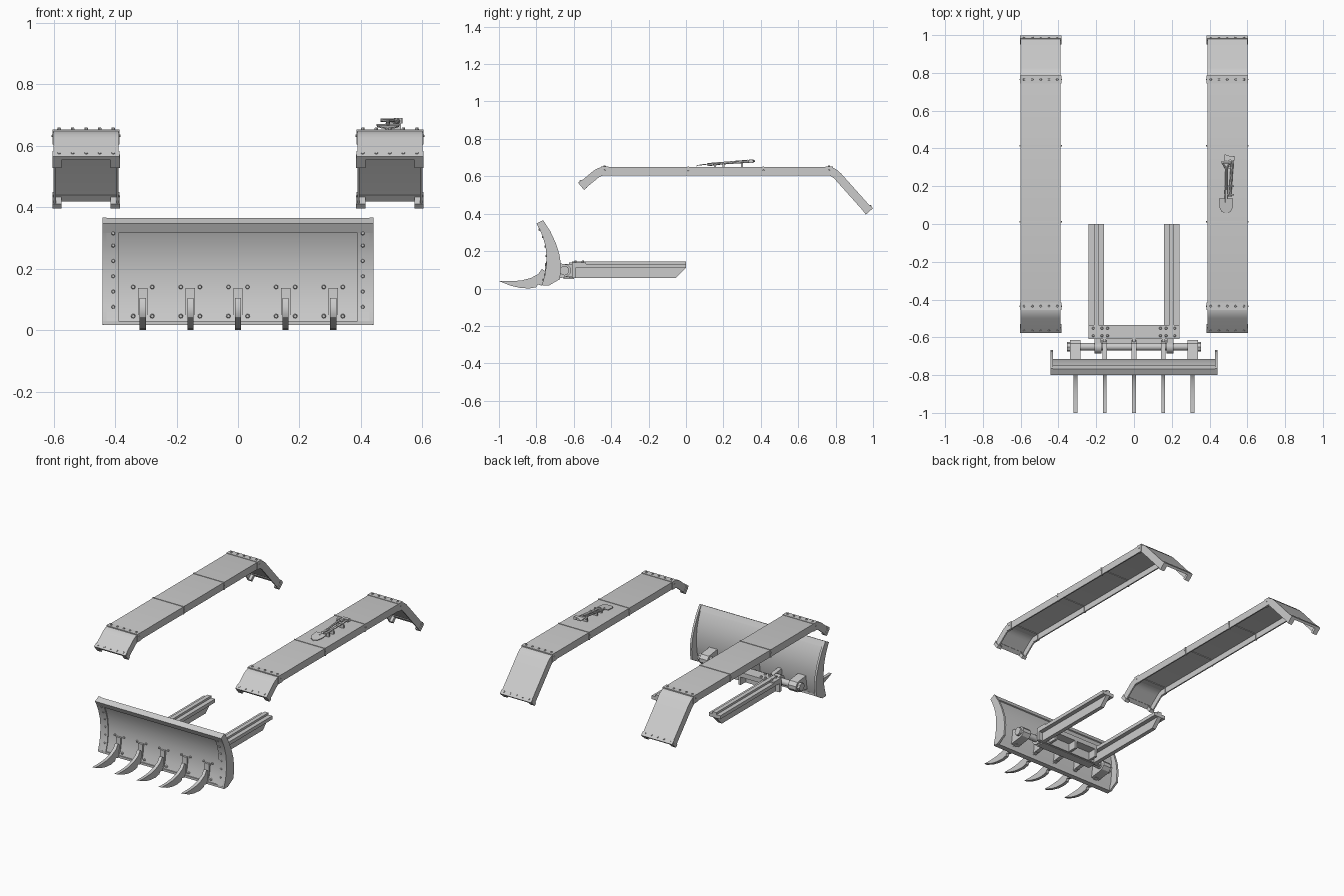
import bpy, bmesh, math
from mathutils import Vector


def finish(name, bm, smooth=True):
    bmesh.ops.recalc_face_normals(bm, faces=bm.faces)
    me = bpy.data.meshes.new(name)
    bm.to_mesh(me)
    bm.free()
    ob = bpy.data.objects.new(name, me)
    bpy.context.collection.objects.link(ob)
    if smooth:
        bpy.ops.object.select_all(action='DESELECT')
        ob.select_set(True)
        bpy.context.view_layer.objects.active = ob
        bpy.ops.object.shade_smooth_by_angle(angle=math.radians(30))
    return ob


def prism(name, pts, x0, x1):
    """Closed (y, z) profile extruded from x0 to x1."""
    bm = bmesh.new()
    a = [bm.verts.new((x0, y, z)) for y, z in pts]
    b = [bm.verts.new((x1, y, z)) for y, z in pts]
    n = len(pts)
    bm.faces.new(a)
    bm.faces.new(b[::-1])
    for i in range(n):
        bm.faces.new((a[i], b[i], b[(i + 1) % n], a[(i + 1) % n]))
    return finish(name, bm)


def box(name, x0, x1, y0, y1, z0, z1):
    return prism(name, [(y0, z0), (y1, z0), (y1, z1), (y0, z1)], x0, x1)


def rod(name, p, q, r, r2=None, n=12):
    p, q = Vector(p), Vector(q)
    bm = bmesh.new()
    bmesh.ops.create_cone(bm, cap_ends=True, segments=n, radius1=r,
                          radius2=r if r2 is None else r2, depth=(q - p).length)
    rot = (q - p).to_track_quat('Z', 'Y').to_matrix()
    for v in bm.verts:
        v.co = rot @ v.co + (p + q) / 2
    return finish(name, bm)


def bolt(name, p, d, r=0.007, h=0.006):
    p, d = Vector(p), Vector(d).normalized()
    return rod(name, p - d * 0.003, p + d * h, r, r * 0.65, 8)


def offset(path, d):
    """Shift an open (y, z) path to its right-hand side by d, with mitres."""
    out = []
    P = [Vector(p) for p in path]
    for i, p in enumerate(P):
        t0 = (p - P[max(i - 1, 0)]) if i else P[1] - p
        t1 = (P[i + 1] - p) if i < len(P) - 1 else t0
        n0, n1 = [Vector((t.y, -t.x)).normalized() for t in (t0, t1)]
        m = (n0 + n1).normalized()
        out.append(tuple(p + m * d / m.dot(n0)))
    return out


def strip(name, path, d0, d1, x0, x1):
    return prism(name, offset(path, d0) + offset(path, d1)[::-1], x0, x1)


# Fenders: bent sheet with side skirts, open underneath
front = [(-0.575, 0.563), (-0.5, 0.625), (-0.485, 0.636), (-0.465, 0.645), (-0.44, 0.65)]
rear = [(0.76, 0.65), (0.785, 0.646), (0.808, 0.634), (0.828, 0.616), (0.997, 0.427)]
fender = front + rear
for s in (-1, 1):
    c = s * 0.494
    strip("fender_top", fender, 0, 0.008, c - 0.106, c + 0.106)
    for e in (-1, 1):
        a, b = sorted((c + e * 0.106, c + e * 0.098))
        strip("fender_skirt", fender, 0.0, 0.045, a, b)
        # thick corner clips at both ends
        a, b = sorted((c + e * 0.110, c + e * 0.08))
        for p, q in (((-0.575, 0.563), (-0.56, 0.5754)), ((0.984, 0.4415), (0.997, 0.427))):
            strip("fender_end_clip", [p, q], 0.006, 0.047, a, b)
    # cover straps at the seams and bends
    for name, y0, y1 in (("seam_strap", 0.008, 0.016), ("seam_strap", 0.41, 0.418),
                         ("bend_strap", -0.455, -0.415), ("bend_strap", 0.745, 0.785)):
        strip(name, [(y0, 0.65), (y1, 0.65)], -0.003, 0.012, c - 0.109, c + 0.109)
        for e in (-1, 1):
            a, b = sorted((c + e * 0.109, c + e * 0.095))
            box(name + "_side", a, b, y0, y1, 0.603, 0.652)
        for e in (-1, 1):
            bolt("seam_side_rivet", (c + e * 0.108, (y0 + y1) / 2, 0.632), (e, 0, 0), 0.005, 0.004)
    # rivet rows
    for i in range(5):
        x = c + (i - 2) * 0.044
        bolt("bend_rivet", (x, -0.435, 0.653), (0, 0, 1))
        bolt("bend_rivet", (x, 0.765, 0.653), (0, 0, 1))
        bolt("front_edge_rivet", (x, -0.563, 0.573), (0, -0.64, 0.77))
        bolt("rear_edge_rivet", (x, 0.985, 0.4405), (0, 0.745, 0.667))
    # edge trim at both ends
    strip("fender_edge", [(-0.575, 0.563), (-0.555, 0.5795)], -0.003, 0.012, c - 0.109, c + 0.109)
    strip("fender_edge", [(0.979, 0.447), (0.997, 0.427)], -0.003, 0.012, c - 0.109, c + 0.109)

# Curved blade with deeper end plates
curve = [(-0.768, 0.028), (-0.754, 0.075), (-0.747, 0.125), (-0.746, 0.175), (-0.751, 0.225),
         (-0.765, 0.275), (-0.782, 0.315), (-0.799, 0.347)]
strip("blade", curve, 0.006, 0.03, -0.438, 0.438)
strip("blade_top_flange", curve[-2:], 0.0, 0.037, -0.44, 0.44)
box("blade_cutting_edge", -0.44, 0.44, -0.768, -0.735, 0.016, 0.03)
back = [(-0.764, 0.366), (-0.725, 0.305), (-0.695, 0.24), (-0.676, 0.18), (-0.668, 0.12),
        (-0.674, 0.05), (-0.733, 0.016), (-0.768, 0.02)]
for s in (-1, 1):
    a, b = sorted((s * 0.428, s * 0.441))
    prism("blade_end_plate", curve + back, a, b)
    a, b = sorted((s * 0.388, s * 0.428))
    strip("blade_edge_strip", curve[:-1], 0.0, 0.01, a, b)
    for y, z in curve[1:-1]:
        bolt("blade_edge_bolt", (s * 0.406, y, z), (0, -1, 0))

# Claws through the blade, hung on the rear pivot shaft
claw = [(-1.0, 0.04), (-0.94, 0.016), (-0.89, 0.004), (-0.84, 0.0), (-0.8, 0.007), (-0.792, 0.022),
        (-0.772, 0.016), (-0.762, 0.032), (-0.742, 0.026), (-0.73, 0.045), (-0.71, 0.05),
        (-0.71, 0.13), (-0.745, 0.13), (-0.748, 0.09), (-0.77, 0.105), (-0.79, 0.077),
        (-0.83, 0.056), (-0.88, 0.043), (-0.94, 0.039)]
arm = [(-0.73, 0.05), (-0.66, 0.058), (-0.633, 0.065), (-0.615, 0.085), (-0.615, 0.107),
       (-0.633, 0.127), (-0.66, 0.132), (-0.73, 0.14)]
for i in range(5):
    x = (i - 2) * 0.155
    prism("claw", claw, x - 0.01, x + 0.01)
    strip("claw_socket", curve[1:4], -0.008, 0.01, x - 0.015, x + 0.015).location.z = -0.038
    w = 0.028 if i in (0, 4) else 0.013
    prism("claw_rear_bracket", arm, x - w, x + w)
    for e in (-1, 1):
        bolt("claw_bolt", (x + e * 0.031, -0.74, 0.14), (0, -1, 0), 0.008, 0.009)
        bolt("claw_bolt", (x + e * 0.031, -0.757, 0.045), (0, -1, 0), 0.008, 0.009)

# Pivot shaft and collars
rod("pivot_shaft", (-0.345, -0.65, 0.096), (0.345, -0.65, 0.096), 0.02, n=20)
for s in (-1, 1):
    rod("shaft_end_nut", (s * 0.34, -0.65, 0.096), (s * 0.356, -0.65, 0.096), 0.026, n=8)
    rod("shaft_collar", (s * 0.172, -0.65, 0.096), (s * 0.21, -0.65, 0.096), 0.036, n=20)
    box("collar_lug", s * 0.192 - 0.016, s * 0.192 + 0.016, -0.64, -0.6, 0.062, 0.13)

# Push frame: flanged arms joined by a cross member
side = [(-0.61, 0.055), (-0.055, 0.055), (0.0, 0.11), (0.0, 0.145), (-0.61, 0.145)]
for s in (-1, 1):
    c = s * 0.2
    prism("push_arm_web", side, c - 0.013, c + 0.013)
    box("push_arm_flange", c - 0.04, c + 0.04, -0.61, 0.0, 0.11, 0.132)
    for x in (0.14, 0.17, 0.215):
        for y in (-0.592, -0.552):
            bolt("frame_bolt", (s * x, y, 0.142), (0, 0, 1), 0.008, 0.007)
box("cross_member_top", -0.24, 0.24, -0.61, -0.535, 0.11, 0.14)
box("cross_member_web", -0.24, 0.24, -0.61, -0.59, 0.055, 0.12)
for x in (-0.155, 0, 0.155):
    box("cross_member_rib", x - 0.008, x + 0.008, -0.625, -0.535, 0.06, 0.139)
box("cross_member_foot", -0.2, 0.2, -0.655, -0.6, 0.052, 0.06)

# Shovel strapped to the right fender
blade = bmesh.new()
outline = [(-0.037, 0.136), (-0.036, 0.09), (-0.024, 0.065), (0, 0.055),
           (0.024, 0.065), (0.036, 0.09), (0.037, 0.136)]
lo = [blade.verts.new((0.488 + x, y, 0.652 + (y - 0.055) * 0.1 + abs(x) * 0.15)) for x, y in outline]
blade.faces.new(lo)
ext = bmesh.ops.extrude_face_region(blade, geom=blade.faces[:])
for v in ext["geom"]:
    if isinstance(v, bmesh.types.BMVert):
        v.co.z += 0.004
finish("shovel_blade", blade)
rod("shovel_socket", (0.488, 0.115, 0.662), (0.488, 0.18, 0.669), 0.008)
rod("shovel_handle", (0.488, 0.15, 0.666), (0.488, 0.295, 0.68), 0.006)
for e in (-1, 1):
    rod("shovel_grip_side", (0.488, 0.29, 0.68), (0.488 + e * 0.02, 0.325, 0.683), 0.005)
rod("shovel_grip", (0.464, 0.327, 0.683), (0.512, 0.327, 0.683), 0.006)

# Axe beside the shovel
rod("axe_handle", (0.508, 0.145, 0.667), (0.522, 0.36, 0.681), 0.007)
bm = bmesh.new()
pts = [(0.478, 0.322), (0.478, 0.37), (0.508, 0.36), (0.535, 0.358), (0.533, 0.336), (0.506, 0.338)]
h = [0.002, 0.002, 0.008, 0.009, 0.009, 0.008]
a = [bm.verts.new((x, y, 0.681 - t)) for (x, y), t in zip(pts, h)]
b = [bm.verts.new((x, y, 0.681 + t)) for (x, y), t in zip(pts, h)]
bm.faces.new(a)
bm.faces.new(b)
for i in range(6):
    j = (i + 1) % 6
    bm.faces.new((a[i], a[j], b[j], b[i]))
finish("axe_head", bm)
for y in (0.155, 0.2, 0.3):
    box("tool_clip", 0.478, 0.53, y - 0.005, y + 0.005, 0.648, 0.672)
